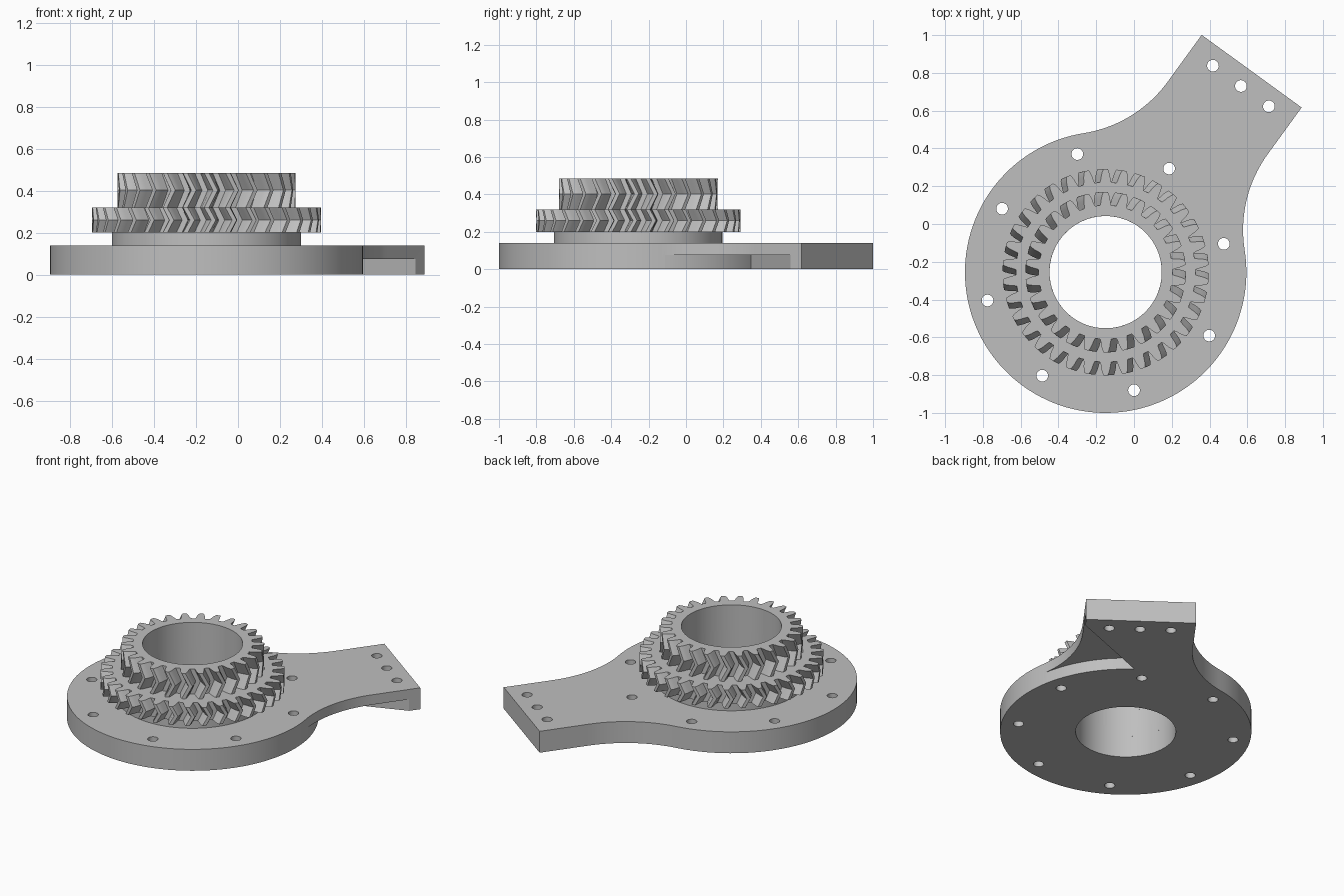
import bpy, bmesh, math
from math import sin, cos, pi, radians

if "Cube" in bpy.data.objects:
    bpy.data.objects.remove(bpy.data.objects["Cube"], do_unlink=True)

CENTRE = (-0.15, -0.255)      # gear axis
ARM_ANGLE = radians(54)       # arm direction
DISC_R, BORE_R, PLATE_H = 0.745, 0.297, 0.14
ARM_HALF, ARM_END = 0.327, 1.315

grey = bpy.data.materials.new("plain_grey")
GREY = (0.52, 0.52, 0.52, 1.0)
grey.diffuse_color = GREY
grey.use_nodes = True
grey.node_tree.nodes["Principled BSDF"].inputs["Base Color"].default_value = GREY


def arc(cx, cy, r, a0, a1, n):
    return [(cx + r * cos(a0 + (a1 - a0) * i / n), cy + r * sin(a0 + (a1 - a0) * i / n))
            for i in range(n + 1)]


def circle(cx, cy, r, n):
    return arc(cx, cy, r, 0, 2 * pi, n)[:-1]


def prism(bm, pts, z0, z1):
    """Closed extrusion of a flat outline."""
    lo = [bm.verts.new((x, y, z0)) for x, y in pts]
    hi = [bm.verts.new((x, y, z1)) for x, y in pts]
    bm.faces.new(lo[::-1])
    bm.faces.new(hi)
    for i in range(len(pts)):
        j = (i + 1) % len(pts)
        bm.faces.new((lo[i], lo[j], hi[j], hi[i]))


def make_object(name, bm, rotation=0.0):
    bmesh.ops.recalc_face_normals(bm, faces=bm.faces[:])
    mesh = bpy.data.meshes.new(name)
    bm.to_mesh(mesh)
    bm.free()
    mesh.materials.append(grey)
    obj = bpy.data.objects.new(name, mesh)
    bpy.context.collection.objects.link(obj)
    obj.location = (CENTRE[0], CENTRE[1], 0)
    obj.rotation_euler.z = rotation
    return obj


def select_only(obj):
    bpy.ops.object.select_all(action="DESELECT")
    obj.select_set(True)
    bpy.context.view_layer.objects.active = obj


def smooth(obj):
    select_only(obj)
    bpy.ops.object.shade_smooth_by_angle(angle=radians(28))


def bored_solid(name, profile, layers):
    """Solid with a round bore; profile is (angle, radius), layers are (z, twist)."""
    bm = bmesh.new()
    rings = [[bm.verts.new((r * cos(a + t), r * sin(a + t), z)) for a, r in profile]
             for z, t in layers]
    bores = [[bm.verts.new((BORE_R * cos(a), BORE_R * sin(a), z)) for a, r in profile]
             for z in (layers[0][0], layers[-1][0])]
    loop = [bores[0]] + rings + [bores[1], bores[0]]
    for a, b in zip(loop, loop[1:]):
        for i in range(len(profile)):
            j = (i + 1) % len(profile)
            bm.faces.new((a[i], a[j], b[j], b[i]))
    obj = make_object(name, bm)
    smooth(obj)
    return obj


def herringbone_gear(name, teeth, root, tip, z0, z1, shift):
    """Teeth lean one way to mid height, then back again."""
    pitch = 2 * pi / teeth
    # fraction of a pitch from the tooth centre, fraction of tooth depth
    half = [(0.34, 0.0), (0.285, 0.22), (0.235, 0.55), (0.17, 0.83), (0.11, 1.0)]
    tooth = [(-f, d) for f, d in half] + [(f, d) for f, d in reversed(half)]
    profile = [(pi / 2 + (k + f) * pitch, root + d * (tip - root))
               for k in range(teeth) for f, d in tooth]
    return bored_solid(name, profile,
                       [(z0, 0), ((z0 + z1) / 2, shift / tip), (z1, 0)])


# Mounting plate: disc blended into a straight arm by two fillets
q = pi / 4
fillet = (DISC_R - math.sqrt(2) * ARM_HALF) / (math.sqrt(2) - 1)
f = ARM_HALF + fillet
outline = arc(0, 0, DISC_R, q, 2 * pi - q, 96)
outline += arc(f, -f, fillet, 3 * q, pi / 2, 20)[1:]
outline += [(ARM_END, -ARM_HALF), (ARM_END, ARM_HALF)]
outline += arc(f, f, fillet, -pi / 2, -3 * q, 20)[:-1]
bm = bmesh.new()
prism(bm, outline, 0, PLATE_H)
plate = make_object("mounting_plate", bm, ARM_ANGLE)

# Cutter: bore, bolt circle, arm holes and the recess under one side of the arm
bm = bmesh.new()
prism(bm, circle(0, 0, BORE_R, 96), -0.1, 0.3)
for k in range(8):
    a = radians(4.5 + 45 * k)
    prism(bm, circle(0.643 * cos(a), 0.643 * sin(a), 0.031, 24), -0.1, 0.3)
for v in (-0.183, 0, 0.183):
    prism(bm, circle(1.218, v, 0.031, 24), -0.1, 0.3)
recess = arc(0, 0, DISC_R, 0, radians(-43), 24)
recess += [(0.75, -1.0), (1.245, -1.0), (1.245, -ARM_HALF)]
prism(bm, recess, -0.1, 0.075)
cutter = make_object("plate_cutter", bm, ARM_ANGLE)
cutter.hide_render = True

mod = plate.modifiers.new("holes", "BOOLEAN")
mod.operation = "DIFFERENCE"
mod.solver = "EXACT"
mod.object = cutter
select_only(plate)
bpy.ops.object.modifier_apply(modifier=mod.name)
bpy.data.objects.remove(cutter, do_unlink=True)
smooth(plate)

# Collar and the two stacked gears
ring = [(2 * pi * i / 96, 0.45) for i in range(96)]
bored_solid("collar", ring, [(PLATE_H, 0), (0.20, 0)])
herringbone_gear("large_gear", 34, 0.476, 0.546, 0.20, 0.32, 0.033)
herringbone_gear("small_gear", 26, 0.355, 0.425, 0.32, 0.485, 0.042)
